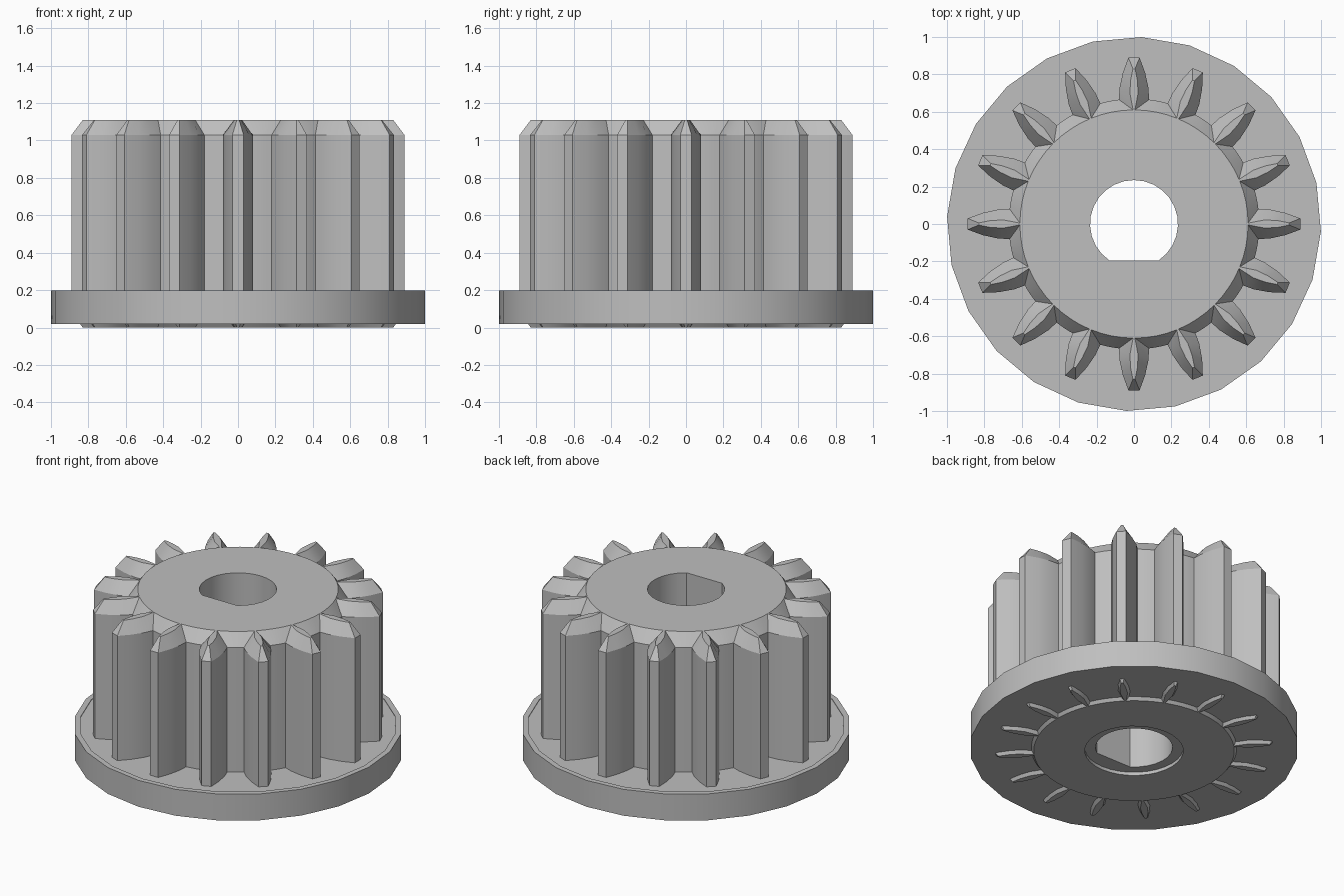
import bpy, bmesh
from math import sin, cos, asin, atan2, pi, radians

cube = bpy.data.objects.get("Cube")
if cube:
    bpy.data.objects.remove(cube)

TEETH = 16
HEIGHT = 1.11
BEVEL = 0.08
BORE_R, BORE_FLAT = 0.235, -0.195

grey = bpy.data.materials.new("plain grey")
grey.use_nodes = True
colour = (0.52, 0.52, 0.52, 1)
grey.diffuse_color = colour
grey.node_tree.nodes["Principled BSDF"].inputs["Base Color"].default_value = colour


def finish(name, bm):
    bmesh.ops.recalc_face_normals(bm, faces=bm.faces)
    mesh = bpy.data.meshes.new(name)
    bm.to_mesh(mesh)
    bm.free()
    mesh.materials.append(grey)
    obj = bpy.data.objects.new(name, mesh)
    bpy.context.collection.objects.link(obj)
    bpy.ops.object.select_all(action="DESELECT")
    obj.select_set(True)
    bpy.context.view_layer.objects.active = obj
    bpy.ops.object.shade_smooth_by_angle(angle=radians(28))


def ring(bm, points, z):
    return [bm.verts.new((x, y, z)) for x, y in points]


def bridge(bm, a, b):
    for i in range(len(a)):
        j = (i + 1) % len(a)
        bm.faces.new((a[i], a[j], b[j], b[i]))


def fill_between(bm, outer, inner, normal):
    """Flat cap between two closed loops."""
    edges = []
    for loop in (outer, inner):
        for i, v in enumerate(loop):
            w = loop[(i + 1) % len(loop)]
            edges.append(bm.edges.get((v, w)) or bm.edges.new((v, w)))
    bmesh.ops.triangle_fill(bm, use_beauty=True, edges=edges, normal=normal)


def gear_outline(flank):
    """Closed outline from one flank of (radius, half width), root to tip."""
    root = flank[0][0]
    half = atan2(flank[0][1], root)
    points = []
    for t in range(TEETH):
        mid = 2 * pi * t / TEETH
        for r, w in flank:
            a = mid - atan2(w, r)
            points.append((r * cos(a), r * sin(a)))
        for r, w in reversed(flank):
            a = mid + atan2(w, r)
            points.append((r * cos(a), r * sin(a)))
        gap = 2 * pi / TEETH - 2 * half
        for k in (1, 2, 3):
            a = mid + half + gap * k / 4
            points.append((root * cos(a), root * sin(a)))
    return points


def circle(r, n, phase=0.0):
    return [(r * cos(2 * pi * i / n + phase), r * sin(2 * pi * i / n + phase))
            for i in range(n)]


def bore_outline(n=22):
    start = asin(BORE_FLAT / BORE_R)
    sweep = pi - 2 * start
    return [(BORE_R * cos(start + sweep * i / n), BORE_R * sin(start + sweep * i / n))
            for i in range(n + 1)]


# Toothed body, bevelled at both ends so each tooth ends in a narrow ridge
full = gear_outline([(0.67, 0.081), (0.73, 0.078), (0.81, 0.06), (0.89, 0.03)])
ridge = gear_outline([(0.61, 0.005), (0.70, 0.022), (0.77, 0.018), (0.83, 0.006)])
bm = bmesh.new()
levels = [ring(bm, ridge, 0), ring(bm, full, BEVEL),
          ring(bm, full, HEIGHT - BEVEL), ring(bm, ridge, HEIGHT)]
for low, high in zip(levels, levels[1:]):
    bridge(bm, low, high)

# D-shaped bore with a shallow round recess underneath
recess = 0.022
bore_low = ring(bm, bore_outline(), recess)
bore_top = ring(bm, bore_outline(), HEIGHT)
bridge(bm, bore_low, bore_top)
rim_low = ring(bm, circle(0.3, 32), 0)
rim_high = ring(bm, circle(0.3, 32), recess)
bridge(bm, rim_low, rim_high)
fill_between(bm, levels[3], bore_top, (0, 0, 1))
fill_between(bm, levels[0], rim_low, (0, 0, -1))
fill_between(bm, rim_high, bore_low, (0, 0, -1))
finish("gear_body", bm)

# Base flange with a fine stepped rim
section = [(0.6, 0.02), (1.0, 0.02), (1.0, 0.197), (0.965, 0.197), (0.965, 0.193), (0.6, 0.193)]
bm = bmesh.new()
rings = [ring(bm, circle(r, 24, radians(-2.3)), z) for r, z in section]
for i, a in enumerate(rings):
    bridge(bm, a, rings[(i + 1) % len(rings)])
finish("base_flange", bm)
